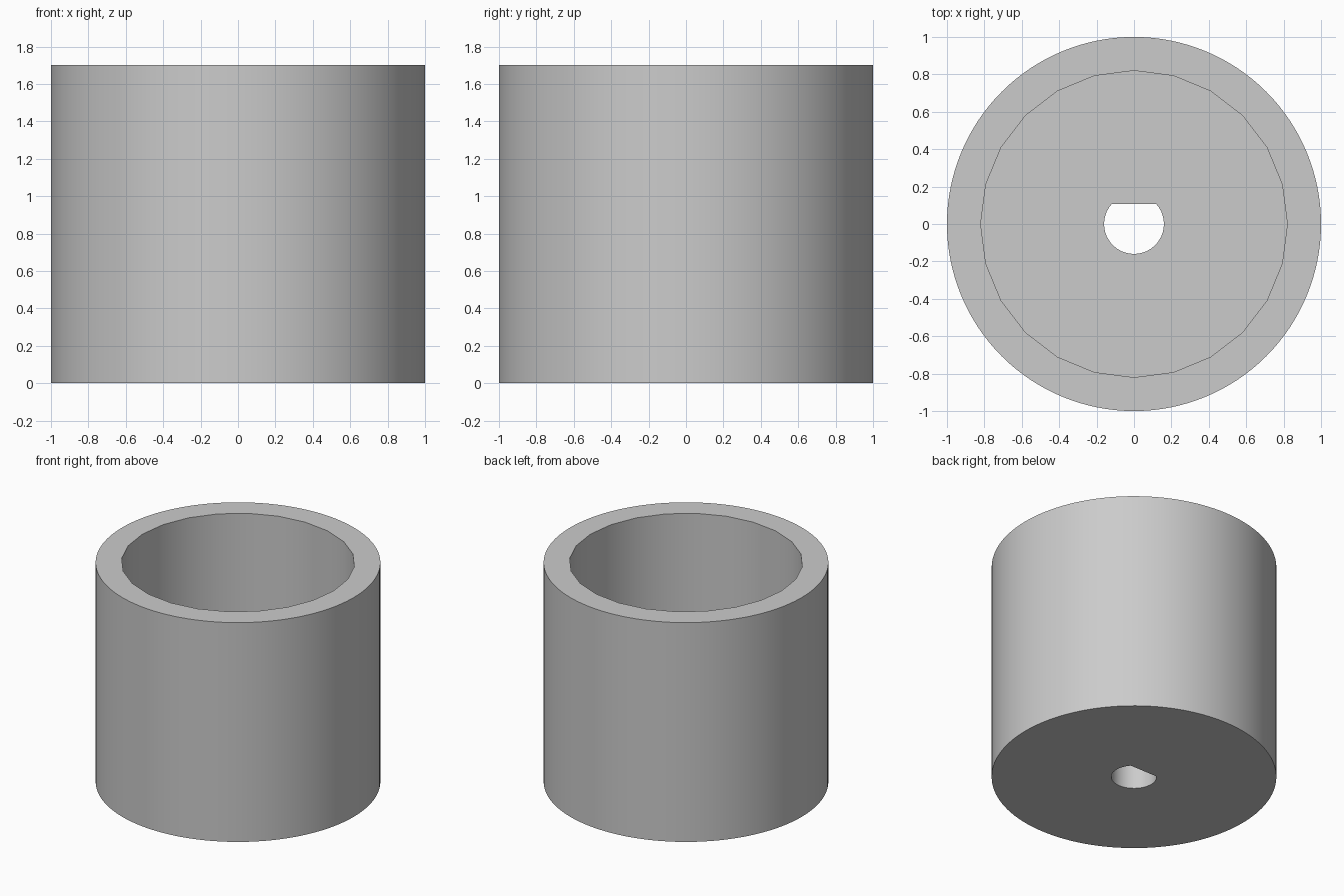
import bpy
import bmesh
from math import sin, cos, asin, pi

cube = bpy.data.objects.get("Cube")
if cube:
    bpy.data.objects.remove(cube)

HEIGHT, FLOOR = 1.7, 0.4
OUTER, BORE = 1.0, 0.82
SHAFT, FLAT = 0.16, 0.107

grey = bpy.data.materials.new("plain grey")
grey.use_nodes = True
colour = (0.6, 0.6, 0.6, 1)
grey.diffuse_color = colour
grey.node_tree.nodes["Principled BSDF"].inputs["Base Color"].default_value = colour


def circle(radius, sides):
    return [(radius * cos(2 * pi * i / sides), radius * sin(2 * pi * i / sides))
            for i in range(sides)]


def d_shape(radius, flat, sides):
    """Circle cut by a flat on its +y side."""
    start = pi - asin(flat / radius)
    sweep = 2 * pi - (pi - 2 * asin(flat / radius))
    return [(radius * cos(start + sweep * i / sides), radius * sin(start + sweep * i / sides))
            for i in range(sides + 1)]


bm = bmesh.new()


def wall(points, low, high):
    """Upright wall around a closed outline; returns its low and high edge loops."""
    rings = [[bm.verts.new((x, y, z)) for x, y in points] for z in (low, high)]
    n = len(points)
    for i in range(n):
        j = (i + 1) % n
        bm.faces.new((rings[0][i], rings[0][j], rings[1][j], rings[1][i]))
    return [[bm.edges.get((r[i], r[(i + 1) % n])) for i in range(n)] for r in rings]


def annulus(outer_loop, inner_loop):
    bmesh.ops.triangle_fill(bm, use_beauty=True, edges=outer_loop + inner_loop)


# Outer shell, wide bore and keyed shaft hole
outer_low, outer_high = wall(circle(OUTER, 128), 0, HEIGHT)
bore_low, bore_high = wall(circle(BORE, 24), FLOOR, HEIGHT)
hole_low, hole_high = wall(d_shape(SHAFT, FLAT, 32), 0, FLOOR)

# Rim, cup floor and underside
annulus(outer_high, bore_high)
annulus(bore_low, hole_high)
annulus(outer_low, hole_low)
bmesh.ops.recalc_face_normals(bm, faces=bm.faces)

mesh = bpy.data.meshes.new("cup_body")
bm.to_mesh(mesh)
bm.free()
mesh.materials.append(grey)
body = bpy.data.objects.new("cup_body", mesh)
bpy.context.collection.objects.link(body)

# Smooth walls with crisp rims
bpy.ops.object.select_all(action="DESELECT")
body.select_set(True)
bpy.context.view_layer.objects.active = body
bpy.ops.object.shade_smooth_by_angle(angle=pi / 6)
